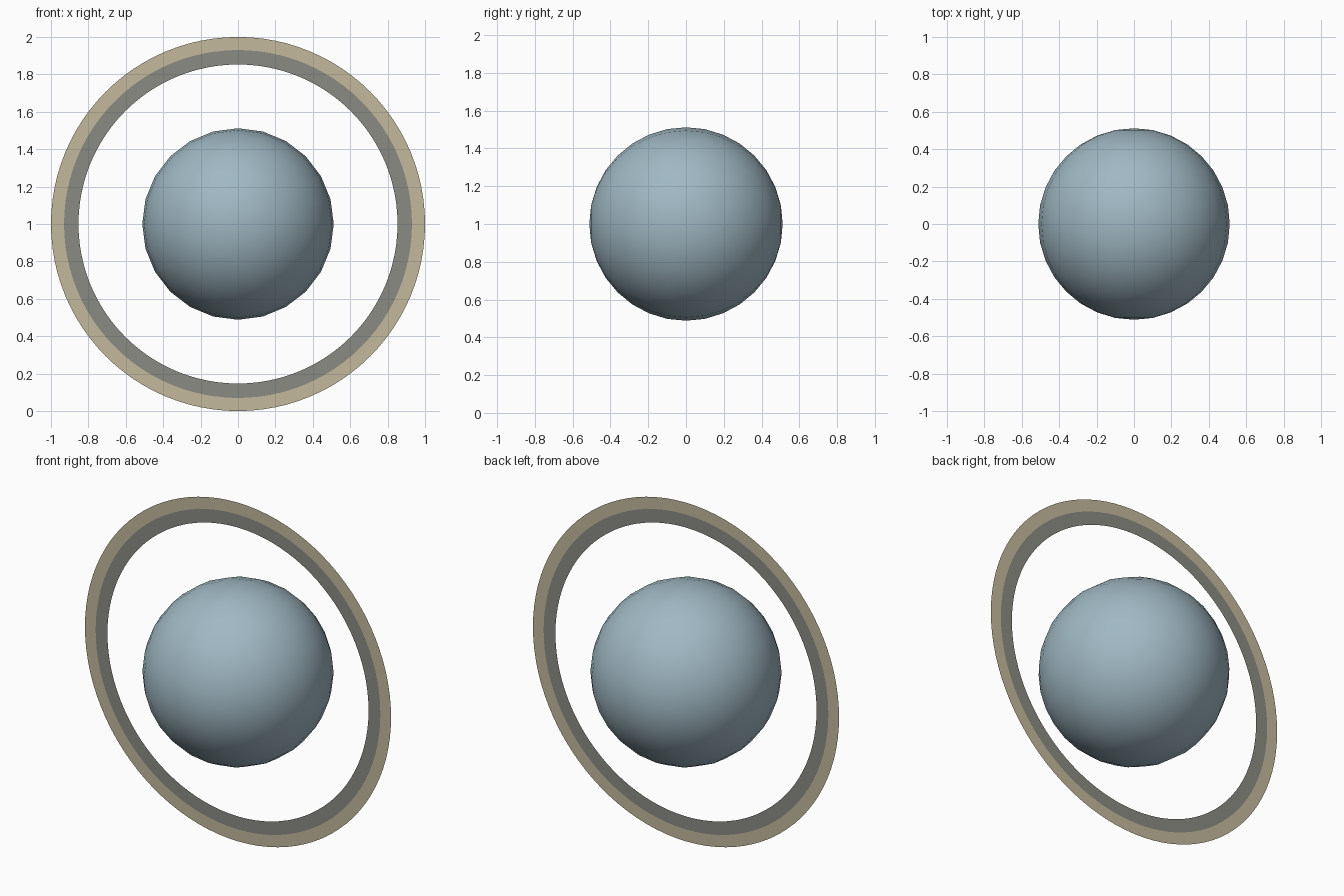
import bpy, bmesh, math
from mathutils import Matrix

if "Cube" in bpy.data.objects:
    bpy.data.objects.remove(bpy.data.objects["Cube"])

CENTRE_Z = 1.0


def material(name, rgb):
    """Flat colour given as sRGB bytes, stored as linear."""
    m = bpy.data.materials.new(name)
    lin = [((c / 255 + 0.055) / 1.055) ** 2.4 for c in rgb]
    m.diffuse_color = (*lin, 1.0)
    m.use_nodes = True
    m.node_tree.nodes["Principled BSDF"].inputs["Base Color"].default_value = m.diffuse_color
    return m


def add_object(name, bm, mat):
    mesh = bpy.data.meshes.new(name)
    bm.to_mesh(mesh)
    bm.free()
    mesh.materials.append(mat)
    ob = bpy.data.objects.new(name, mesh)
    ob.location.z = CENTRE_Z
    bpy.context.collection.objects.link(ob)
    return ob


def flat_ring(name, r_in, r_out, mat, n=96):
    """Thin flat band facing the front and back."""
    bm = bmesh.new()
    loops = [[bm.verts.new((r * math.cos(2 * math.pi * i / n), 0,
                            r * math.sin(2 * math.pi * i / n)))
              for i in range(n)] for r in (r_in, r_out)]
    for i in range(n):
        j = (i + 1) % n
        bm.faces.new((loops[0][i], loops[1][i], loops[1][j], loops[0][j]))
    return add_object(name, bm, mat)


blue = material("pale_blue", (160, 184, 195))
tan = material("ring_tan", (194, 185, 156))
grey = material("ring_grey", (139, 139, 133))

# Planet globe, poles along the ring axis
bm = bmesh.new()
bmesh.ops.create_uvsphere(bm, u_segments=24, v_segments=16, radius=0.512,
                          matrix=Matrix.Rotation(math.pi / 2, 4, 'X'))
for f in bm.faces:
    f.smooth = True
add_object("planet_globe", bm, blue)

# Two concentric ring bands
flat_ring("inner_ring", 0.853, 0.93, grey)
flat_ring("outer_ring", 0.93, 1.0, tan)
